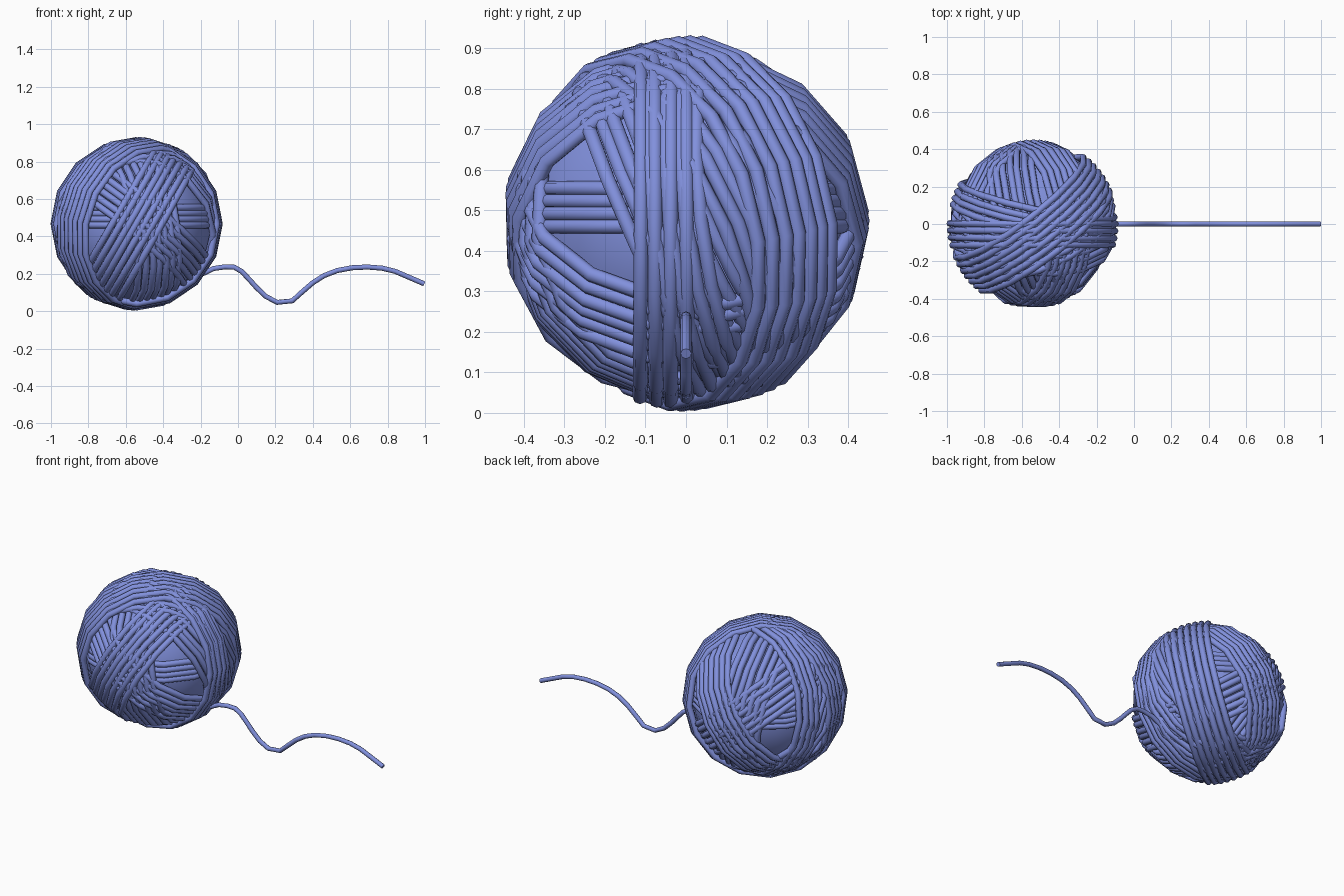
import bpy, math, random
from mathutils import Vector

if "Cube" in bpy.data.objects:
    bpy.data.objects.remove(bpy.data.objects["Cube"])

random.seed(4)
CENTRE = Vector((-0.542, 0, 0.467))

yarn = bpy.data.materials.new("periwinkle_yarn")
yarn.diffuse_color = (0.22, 0.28, 0.72, 1)
yarn.use_nodes = True
yarn.node_tree.nodes["Principled BSDF"].inputs["Base Color"].default_value = yarn.diffuse_color


def tube(name, paths, radius, cyclic):
    """Round yarn swept along one or more point paths, converted to mesh."""
    cu = bpy.data.curves.new(name, 'CURVE')
    cu.dimensions = '3D'
    cu.bevel_depth = radius
    cu.bevel_resolution = 2
    cu.use_fill_caps = True
    for pts in paths:
        sp = cu.splines.new('POLY')
        sp.points.add(len(pts) - 1)
        for p, co in zip(sp.points, pts):
            p.co = (*co, 1)
        sp.use_cyclic_u = cyclic
        sp.use_smooth = True
    cu.materials.append(yarn)
    ob = bpy.data.objects.new(name, cu)
    bpy.context.collection.objects.link(ob)
    bpy.ops.object.select_all(action='DESELECT')
    ob.select_set(True)
    bpy.context.view_layer.objects.active = ob
    bpy.ops.object.convert(target='MESH')
    bpy.ops.object.shade_smooth_by_angle(angle=math.radians(50))


def winding(name, normal, count, R, mid=0.0, step=0.038, jitter=0.01, segs=15):
    """Band of parallel yarn loops lying on a sphere of radius R."""
    base = Vector(normal).normalized()
    paths = []
    for i in range(count):
        n = (base + Vector([random.uniform(-jitter, jitter) for _ in range(3)])).normalized()
        u = base.orthogonal()
        u = (u - n * u.dot(n)).normalized()
        v = n.cross(u)
        d = mid + (i - (count - 1) / 2) * step
        r = math.sqrt(R * R - d * d)
        paths.append([CENTRE + n * d + u * (r * math.cos(2 * math.pi * k / segs))
                      + v * (r * math.sin(2 * math.pi * k / segs)) for k in range(segs)])
    tube(name, paths, 0.0185, True)


# solid core of the ball
bpy.ops.mesh.primitive_uv_sphere_add(segments=32, ring_count=20, radius=0.405, location=CENTRE)
core = bpy.context.object
core.name = "ball_core"
core.data.materials.append(yarn)
bpy.ops.object.shade_smooth()

# yarn bands wound in different directions
winding("equator_winding", (0, 0, 1), 4, 0.41, mid=0.04, step=0.031, jitter=0)
winding("lengthwise_winding", (0, 1, 0), 4, 0.442, mid=-0.055, jitter=0.006, segs=16)
winding("slanted_lengthwise_winding", (0.2, 0.97, 0.12), 4, 0.438, mid=0.07, segs=16)
winding("diagonal_winding", (-0.6, 0.77, 0.18), 7, 0.447, segs=16)
winding("rising_winding", (0.87, 0.0, -0.5), 7, 0.435)
winding("low_winding", (0.62, 0.1, 0.76), 6, 0.427)
winding("sloping_winding", (-0.35, 0.85, 0.4), 5, 0.436)
winding("crosswise_winding", (0.95, 0.25, 0.15), 7, 0.425)
winding("crown_winding", (0.1, 0.9, 0.42), 6, 0.43)

# loose end trailing away from the ball
tail = [(-0.26, 0.14), (-0.2, 0.195), (-0.13, 0.228), (-0.07, 0.237), (-0.02, 0.235),
        (0.02, 0.212), (0.06, 0.17), (0.1, 0.125), (0.15, 0.078), (0.21, 0.047),
        (0.29, 0.055), (0.34, 0.1), (0.4, 0.152), (0.46, 0.19), (0.53, 0.217),
        (0.61, 0.232), (0.69, 0.236), (0.77, 0.23), (0.84, 0.213), (0.91, 0.183), (0.996, 0.146)]
tube("loose_yarn_end", [[(x, 0, z) for x, z in tail]], 0.0135, False)
